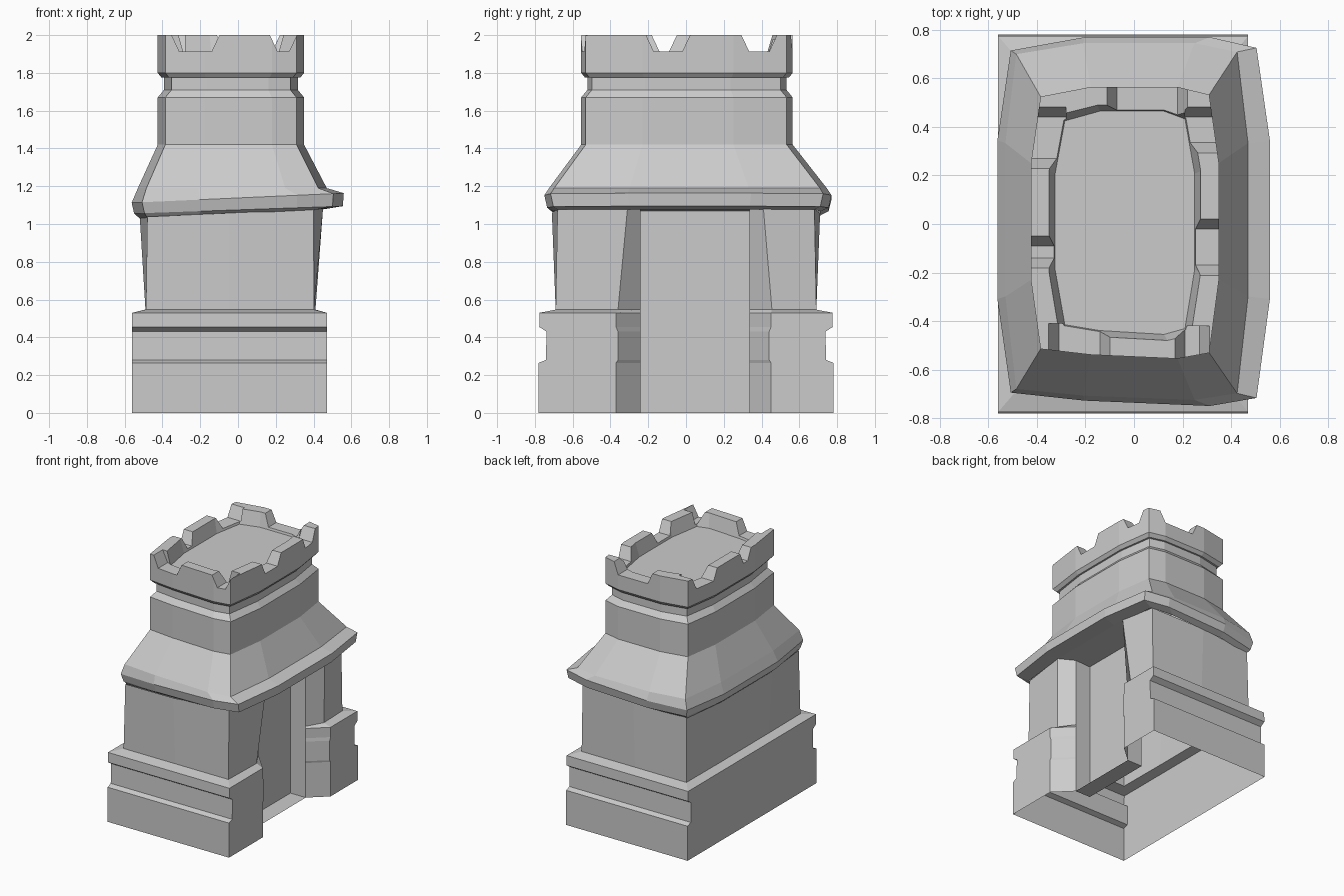
import bpy, bmesh

if "Cube" in bpy.data.objects:
    bpy.data.objects.remove(bpy.data.objects["Cube"])

def loft(name, rings, cap_start=False, cap_end=False, extra=()):
    """Skin a stack of counter-clockwise rings."""
    bm = bmesh.new()
    rows = [[bm.verts.new(p) for p in r] for r in rings]
    n = len(rows[0])
    for a, b in zip(rows, rows[1:]):
        for i in range(n):
            j = (i + 1) % n
            bm.faces.new((a[i], a[j], b[j], b[i]))
    if cap_start:
        bm.faces.new(rows[0][::-1])
    if cap_end:
        bm.faces.new(rows[-1])
    for poly in extra:
        bm.faces.new([bm.verts.new(p) for p in poly])
    bmesh.ops.remove_doubles(bm, verts=bm.verts, dist=0.0005)
    me = bpy.data.meshes.new(name)
    bm.to_mesh(me)
    bm.free()
    ob = bpy.data.objects.new(name, me)
    bpy.context.collection.objects.link(ob)
    return ob

# Lower walls: C-shaped plan with a splayed, recessed doorway on +x
D0, D1, XI, XO = -0.24, 0.335, 0.21, 0.34

def wall(z, xl, xr, xj, yc, yb, xb, j0, j1, tilt=0.0):
    pts = [(XI, D1), (XO, D1), (xj, j1), (xr, yc), (-0.05, yb), (xl, yc),
           (xb, 0.3), (xb, -0.3), (xl, -yc), (-0.05, -yb), (xr, -yc),
           (xj, j0), (XO, D0), (XI, D0)]
    return [(x, y, z + tilt * x) for x, y in pts]

walls = [wall(z, -0.56, 0.47, 0.47, y, y, -0.56, -0.37 + g, 0.45 - g)
         for z, y, g in ((0, 0.78, 0), (0.265, 0.78, 0), (0.28, 0.742, 0.01),
                         (0.43, 0.738, 0.01), (0.455, 0.777, 0), (0.53, 0.775, 0))]
walls.append(wall(0.547, -0.487, 0.402, 0.41, 0.69, 0.69, -0.49, -0.36, 0.455))
walls.append(wall(1.06, -0.48, 0.40, 0.45, 0.68, 0.71, -0.52, -0.31, 0.41, 0.045))
sill = [(XI, D0, 0), (XO, D0, 0), (XO, D1, 0), (XI, D1, 0)]
lintel = [(x, y, 1.06 + 0.045 * x) for x, y in
          ((XI, D0), (XI, D1), (XO, D1), (0.45, 0.41), (0.45, -0.31), (XO, D0))]
loft("lower_walls", walls, extra=(sill, lintel))

# Upper tower: twelve-sided bowed rectangle
def ring(z, x0, x1, y0, y1, c=0.04, tilt=0.0, d=0.0):
    x0, x1, y0, y1 = x0 + d, x1 - d, y0 + d, y1 - d
    xa, xb = x0 + 0.32 * (x1 - x0), x0 + 0.78 * (x1 - x0)
    ya, yb = y0 + 0.29 * (y1 - y0), y0 + 0.72 * (y1 - y0)
    pts = [(x0 + c, y0 + c), (xa, y0 + c * 0.4), (xb, y0), (x1 - c, y0 + c * 0.6),
           (x1, ya), (x1, yb), (x1 - c, y1 - c * 0.8), (xb, y1), (xa, y1),
           (x0 + c, y1 - c), (x0, yb), (x0, ya)]
    return [(x, y, z + tilt * x) for x, y in pts]

T = (-0.425, 0.35, -0.555, 0.565)
loft("flared_roof", [
    ring(1.055, -0.52, 0.45, -0.70, 0.71, 0.04, 0.05),
    ring(1.075, -0.55, 0.555, -0.735, 0.755, 0.055, 0.035),
    ring(1.138, -0.563, 0.56, -0.75, 0.77, 0.055, 0.045),
    ring(1.19, -0.53, 0.47, -0.725, 0.745, 0.045),
    ring(1.42, *T), ring(1.67, *T), ring(1.71, *T, d=0.033), ring(1.785, *T, d=0.033)])

# Parapet with sunken deck
parapet = loft("parapet", [
    ring(1.775, *T, d=0.02), ring(1.80, *T), ring(2.0, *T),
    ring(2.0, *T, d=0.075), ring(1.895, *T, d=0.1)], True, True)

# Tapered notches: (axis, wall centre, from, to) at notch bottom
notches = [("x", -0.52, -0.31, -0.14), ("x", -0.53, 0.21, 0.27), ("x", 0.54, -0.07, 0.18),
           ("y", 0.32, -0.17, -0.02), ("y", 0.32, 0.335, 0.44),
           ("y", -0.39, 0.27, 0.44), ("y", -0.39, -0.14, -0.09)]
for axis, c, a, b in notches:
    def section(z, grow):
        lo, hi, p, q = a - grow, b + grow, c - 0.11, c + 0.11
        if axis == "x":
            return [(lo, p, z), (hi, p, z), (hi, q, z), (lo, q, z)]
        return [(p, lo, z), (q, lo, z), (q, hi, z), (p, hi, z)]
    cutter = loft("notch_cutter", [section(1.912, 0), section(2.05, 0.065)], True, True)
    cutter.hide_render = True
    mod = parapet.modifiers.new("notch", "BOOLEAN")
    mod.operation, mod.solver, mod.object = "DIFFERENCE", "EXACT", cutter
    bpy.context.view_layer.objects.active = parapet
    bpy.ops.object.modifier_apply(modifier=mod.name)
    bpy.data.objects.remove(cutter)
